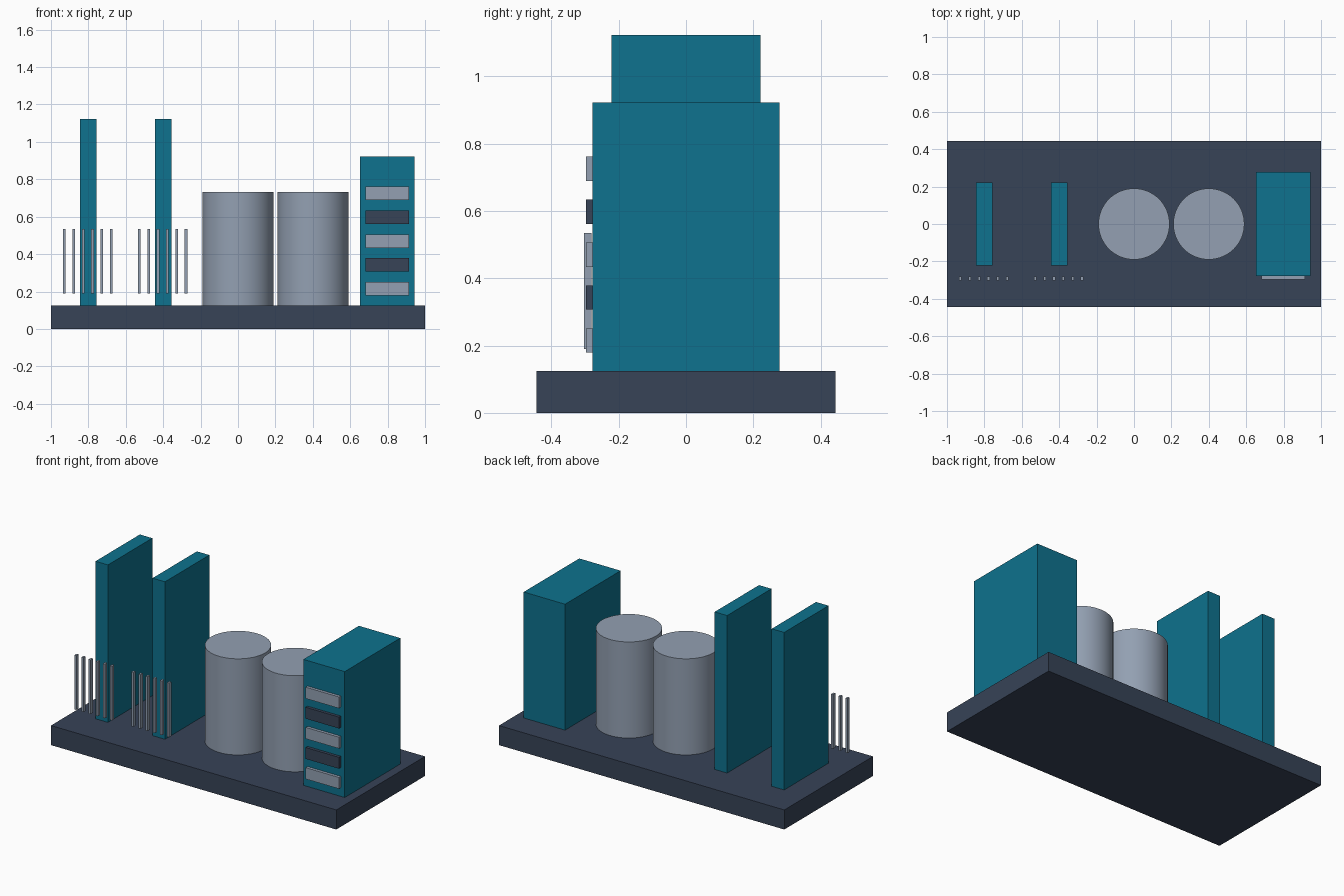
import bpy

cube = bpy.data.objects.get("Cube")
if cube:
    bpy.data.objects.remove(cube, do_unlink=True)


def material(name, rgb):
    linear = [((c / 255 + 0.055) / 1.055) ** 2.4 for c in rgb]
    mat = bpy.data.materials.new(name)
    mat.use_nodes = True
    mat.diffuse_color = (*linear, 1)
    mat.node_tree.nodes["Principled BSDF"].inputs["Base Color"].default_value = (*linear, 1)
    return mat


teal = material("teal", (14, 114, 142))
grey = material("light_grey", (147, 160, 178))
dark = material("dark_slate", (55, 67, 87))


def finish(name, mat):
    obj = bpy.context.object
    obj.name = name
    obj.data.materials.append(mat)
    return obj


def box(name, mat, x, width, y, z):
    """Box centred on x, spanning the y and z ranges."""
    bpy.ops.mesh.primitive_cube_add(
        size=1, location=(x, (y[0] + y[1]) / 2, (z[0] + z[1]) / 2))
    bpy.context.object.scale = (width, y[1] - y[0], z[1] - z[0])
    bpy.ops.object.transform_apply(location=False, rotation=False, scale=True)
    return finish(name, mat)


DECK = 0.124   # top of the base
PITCH = 0.4    # spacing of the units along the base

# Base slab
box("base", dark, 0, 2, (-0.444, 0.444), (0, DECK))

# Upright panels, each with a row of six thin rods in front
for side, x in (("right", -2 * PITCH), ("middle", -PITCH)):
    box(f"{side}_panel", teal, x, 0.087, (-0.222, 0.222), (DECK, 1.122))
    for i in range(6):
        rod_x = x - 0.003 + 0.05 * (i - 2.5)
        box(f"{side}_rod_{i + 1}", grey, rod_x, 0.014, (-0.303, -0.281), (0.19, 0.534))

# Round tanks
for side, x in (("middle", 0), ("left", PITCH)):
    bpy.ops.mesh.primitive_cylinder_add(
        vertices=64, radius=0.19, depth=0.733 - DECK, location=(x, 0, (0.733 + DECK) / 2))
    finish(f"{side}_tank", grey)
    bpy.ops.object.shade_smooth_by_angle()

# Cabinet with alternating drawer fronts
cabinet_x = 2 * PITCH - 0.002
box("cabinet", teal, cabinet_x, 0.29, (-0.278, 0.278), (DECK, 0.922))
for i in range(5):
    z = 0.215 + 0.1275 * i
    box(f"drawer_{i + 1}", dark if i % 2 else grey, cabinet_x + 0.001, 0.233,
        (-0.297, -0.278), (z - 0.036, z + 0.036))
